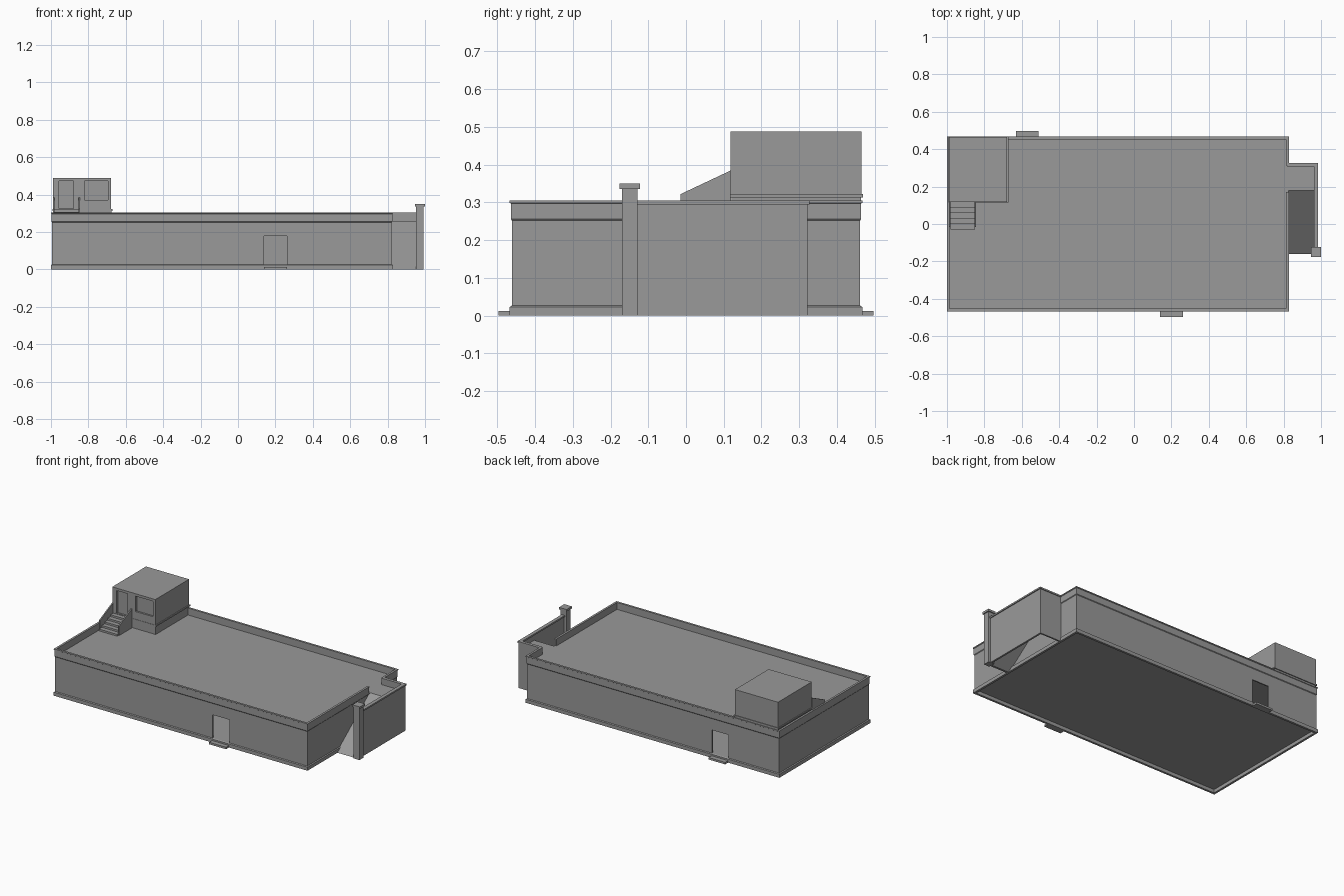
import bpy
import bmesh

cube = bpy.data.objects.get("Cube")
if cube:
    bpy.data.objects.remove(cube, do_unlink=True)

grey = bpy.data.materials.new("plain_grey")
grey.use_nodes = True
shade = (0.32, 0.32, 0.32, 1)
grey.diffuse_color = shade
grey.node_tree.nodes["Principled BSDF"].inputs["Base Color"].default_value = shade


def finish(name, bm):
    bmesh.ops.recalc_face_normals(bm, faces=bm.faces)
    mesh = bpy.data.meshes.new(name)
    bm.to_mesh(mesh)
    bm.free()
    mesh.materials.append(grey)
    obj = bpy.data.objects.new(name, mesh)
    bpy.context.collection.objects.link(obj)
    return obj


def prism(name, x0, x1, profile):
    """Extrude a (y, z) outline along x."""
    bm = bmesh.new()
    face = bm.faces.new([bm.verts.new((x0, y, z)) for y, z in profile])
    out = bmesh.ops.extrude_face_region(bm, geom=[face])
    moved = [v for v in out["geom"] if isinstance(v, bmesh.types.BMVert)]
    bmesh.ops.translate(bm, verts=moved, vec=(x1 - x0, 0, 0))
    return finish(name, bm)


def box(name, x0, x1, y0, y1, z0, z1):
    return prism(name, x0, x1, [(y0, z0), (y1, z0), (y1, z1), (y0, z1)])


def swept_walls(name, x0, x1, y0, y1, profile):
    """Sweep a closed (inset, z) profile round a rectangle."""
    bm = bmesh.new()
    loops = []
    for d, z in profile:
        corners = [(x0 + d, y0 + d), (x1 - d, y0 + d), (x1 - d, y1 - d), (x0 + d, y1 - d)]
        loops.append([bm.verts.new((x, y, z)) for x, y in corners])
    for i, low in enumerate(loops):
        high = loops[(i + 1) % len(loops)]
        for j in range(4):
            k = (j + 1) % 4
            bm.faces.new((low[j], low[k], high[k], high[j]))
    return finish(name, bm)


def cut(obj, *bounds):
    """Cut a box-shaped opening and bake the result."""
    cutter = box("cutter", *bounds)
    cutter.hide_render = True
    mod = obj.modifiers.new("opening", 'BOOLEAN')
    mod.operation = 'DIFFERENCE'
    mod.solver = 'EXACT'
    mod.object = cutter
    graph = bpy.context.evaluated_depsgraph_get()
    mesh = bpy.data.meshes.new_from_object(obj.evaluated_get(graph))
    obj.modifiers.clear()
    obj.data = mesh
    bpy.data.objects.remove(cutter, do_unlink=True)


# Outer walls with plinth, parapet band and thin coping
LEFT, RIGHT, FRONT, BACK = -1.0, 0.828, -0.467, 0.467
DECK = 0.26
walls = swept_walls("outer_walls", LEFT, RIGHT, FRONT, BACK, [
    (0, 0), (0, 0.023), (0.006, 0.027), (0.006, 0.252), (0.003, 0.256),
    (0.003, 0.297), (0, 0.299), (0, 0.305), (0.014, 0.305), (0.014, 0)])
cut(walls, 0.14, 0.262, FRONT - 0.05, FRONT + 0.05, 0.027, 0.178)
cut(walls, -0.63, -0.51, BACK - 0.05, BACK + 0.05, 0.027, 0.178)
cut(walls, RIGHT - 0.05, RIGHT + 0.05, 0.17, 0.313, DECK, 0.4)

# Floor and roof deck
inner = (LEFT + 0.012, RIGHT - 0.012, FRONT + 0.012, BACK - 0.012)
box("ground_floor", *inner, 0.022, 0.027)
box("roof_deck", *inner, 0.25, DECK)

# Door steps
box("front_door_step", 0.14, 0.262, -0.497, FRONT + 0.004, 0, 0.013)
box("back_door_step", -0.63, -0.51, BACK - 0.004, 0.497, 0, 0.013)

# Rooftop room on its floor slab
box("room_plinth", -0.987, -0.677, 0.12, 0.463, DECK, 0.314)
box("room_floor_slab", -0.993, -0.672, 0.116, 0.469, 0.313, 0.322)
room = box("roof_room", -0.988, -0.678, 0.118, 0.465, 0.32, 0.488)
cut(room, -0.957, -0.88, 0.1, 0.13, 0.325, 0.472)
cut(room, -0.82, -0.695, 0.1, 0.13, 0.372, 0.472)

# Stairs up to the room
STEPS = 5
start, rise = -0.03, (0.32 - DECK) / STEPS
run = (0.118 - start) / STEPS
stair = [(start, DECK)]
for i in range(STEPS):
    stair += [(start + i * run, DECK + (i + 1) * rise),
              (start + (i + 1) * run, DECK + (i + 1) * rise)]
stair.append((0.118, DECK))
prism("stairs", -0.98, -0.85, stair)
for side, x in (("right", -0.99), ("left", -0.853)):
    prism(side + "_stair_rail", x, x + 0.008,
          [(-0.015, DECK), (0.119, DECK), (0.119, 0.385), (-0.015, 0.322)])

# Ramp with a level landing at the deck
prism("ramp", RIGHT - 0.006, 0.97, [
    (-0.16, 0), (0.18, DECK), (0.315, DECK),
    (0.315, 0.25), (0.184, 0.25), (-0.147, 0)])

# Ramp walls and their copings
box("ramp_side_wall", 0.967, 0.979, -0.13, 0.322, 0, 0.297)
box("ramp_back_wall", RIGHT - 0.01, 0.969, 0.312, 0.322, 0, 0.297)
box("ramp_side_coping", 0.962, 0.985, -0.13, 0.327, 0.295, 0.305)
box("ramp_back_coping", RIGHT - 0.01, 0.964, 0.307, 0.327, 0.295, 0.305)

# Gate post at the foot of the ramp
box("gate_post", 0.952, 0.993, -0.17, -0.128, 0, 0.337)
box("gate_post_cap", 0.946, 1.0, -0.176, -0.122, 0.336, 0.35)
